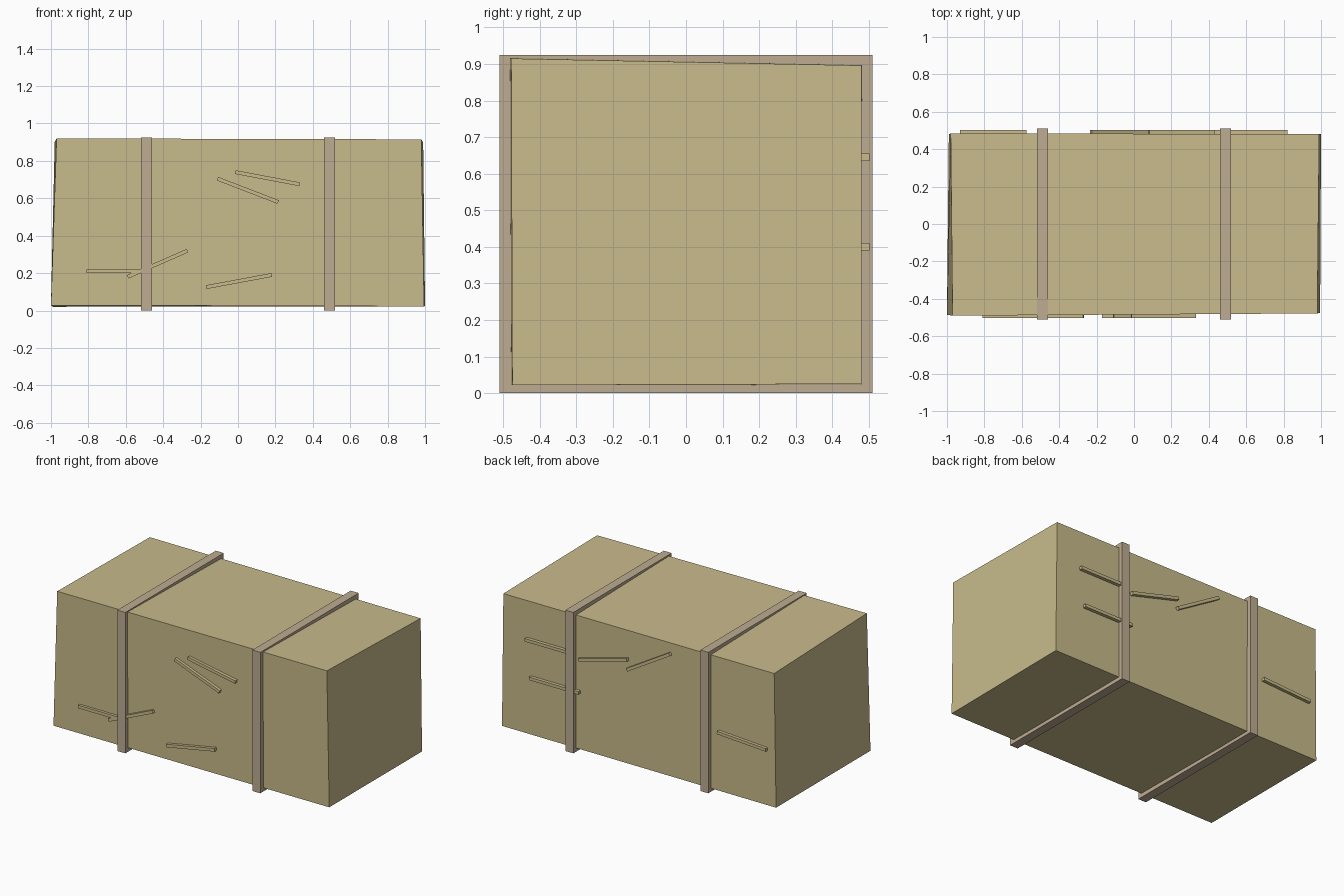
import bpy
import math
from mathutils import Vector

if "Cube" in bpy.data.objects:
    bpy.data.objects.remove(bpy.data.objects["Cube"], do_unlink=True)


def make_material(name, color):
    mat = bpy.data.materials.new(name)
    mat.use_nodes = True
    mat.diffuse_color = (*color, 1)
    mat.node_tree.nodes["Principled BSDF"].inputs["Base Color"].default_value = (*color, 1)
    return mat


def add_box(name, center, size, mat, tilt=0):
    """Box with its own size, tilted in the x-z plane."""
    bpy.ops.mesh.primitive_cube_add(size=1, location=center)
    obj = bpy.context.object
    obj.name = name
    for v in obj.data.vertices:
        v.co = v.co * Vector(size)
    obj.rotation_euler.y = -tilt
    obj.data.materials.append(mat)
    return obj


def add_straw(name, start, end, y):
    (x1, z1), (x2, z2) = start, end
    length = math.hypot(x2 - x1, z2 - z1)
    add_box(name, ((x1 + x2) / 2, y, (z1 + z2) / 2), (length, 0.024, 0.02),
            hay, math.atan2(z2 - z1, x2 - x1))


hay = make_material("dry straw", (0.578, 0.497, 0.258))
twine = make_material("tan strap", (0.515, 0.413, 0.287))

# Bale body: a box whose corners are pushed slightly out of square
bale = add_box("bale", (0, 0, 0), (1, 1, 1), hay)
corners = {
    (-1, -1, -1): (-1.0, -0.485, 0.028), (1, -1, -1): (0.995, -0.475, 0.022),
    (-1, 1, -1): (-0.99, 0.48, 0.02), (1, 1, -1): (1.0, 0.48, 0.025),
    (-1, -1, 1): (-0.97, -0.49, 0.92), (1, -1, 1): (0.98, -0.478, 0.915),
    (-1, 1, 1): (-0.98, 0.485, 0.90), (1, 1, 1): (0.99, 0.48, 0.896),
}
for v in bale.data.vertices:
    v.co = corners[tuple(1 if c > 0 else -1 for c in v.co)]

# Straps around the bale
for side, x in (("right", -0.49), ("left", 0.49)):
    add_box(side + "_strap", (x, 0, 0.4625), (0.058, 1.02, 0.925), twine)

# Loose straws on the front
front = [((-0.81, 0.21), (-0.46, 0.21)), ((-0.59, 0.18), (-0.27, 0.32)),
         ((-0.17, 0.125), (0.18, 0.19)), ((-0.11, 0.705), (0.215, 0.58)),
         ((-0.015, 0.74), (0.33, 0.675))]
# Loose straws on the back
back = [((0.82, 0.645), (0.465, 0.645)), ((0.79, 0.4), (0.43, 0.4)),
        ((0.43, 0.617), (0.08, 0.71)), ((0.08, 0.645), (-0.23, 0.83)),
        ((-0.575, 0.41), (-0.93, 0.39))]
for label, straws, y in (("front", front, -0.49), ("back", back, 0.49)):
    for i, (start, end) in enumerate(straws, 1):
        add_straw(f"{label}_straw_{i}", start, end, y)
